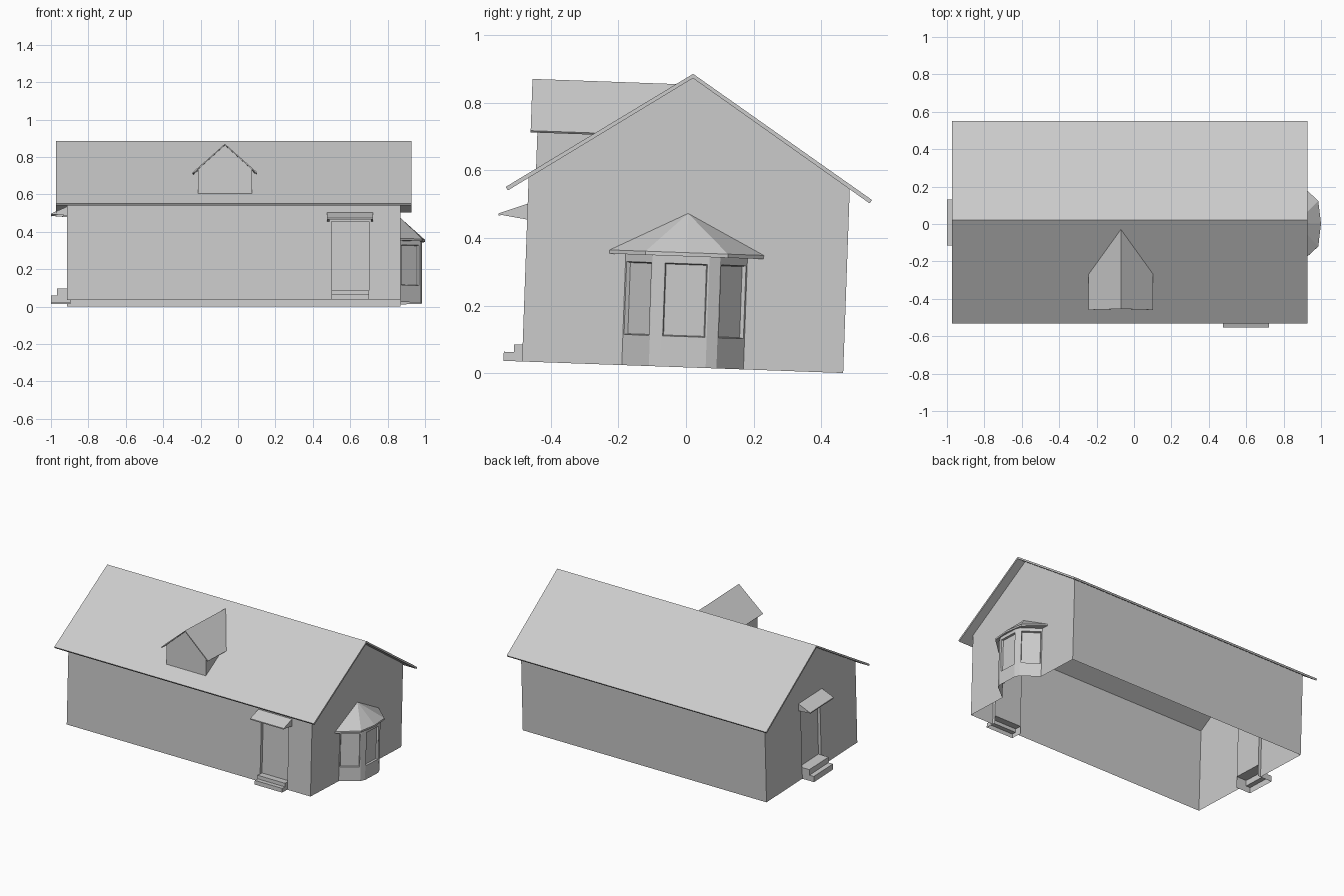
import bpy, bmesh, math
from mathutils import Matrix, Vector

cube = bpy.data.objects.get("Cube")
if cube:
    bpy.data.objects.remove(cube, do_unlink=True)

grey = bpy.data.materials.new("plain_grey")
grey.use_nodes = True
COLOUR = (0.6, 0.6, 0.6, 1)
grey.diffuse_color = COLOUR
grey.node_tree.nodes["Principled BSDF"].inputs["Base Color"].default_value = COLOUR

# The whole house leans back very slightly
LEAN = Matrix.Translation((0, -0.01, 0.018)) @ Matrix.Rotation(math.radians(-2.05), 4, 'X')


def build(name, faces, place=Matrix(), insets=(), thickness=0):
    """Weld a list of polygons into one object; optionally recess some faces."""
    bm = bmesh.new()
    made = [bm.faces.new([bm.verts.new(p) for p in f]) for f in faces]
    bmesh.ops.remove_doubles(bm, verts=bm.verts, dist=0.0001)
    bm.faces.ensure_lookup_table()
    bmesh.ops.recalc_face_normals(bm, faces=bm.faces)
    if insets:
        panes = [bm.faces[i] for i in insets]
        bmesh.ops.inset_individual(bm, faces=panes, thickness=0.008)
        bmesh.ops.inset_individual(bm, faces=panes, thickness=0.004, depth=-0.012)
    mesh = bpy.data.meshes.new(name)
    bm.to_mesh(mesh)
    bm.free()
    mesh.materials.append(grey)
    obj = bpy.data.objects.new(name, mesh)
    bpy.context.collection.objects.link(obj)
    obj.matrix_world = LEAN @ place
    if thickness:
        mod = obj.modifiers.new("Thickness", 'SOLIDIFY')
        mod.thickness = thickness
        mod.offset = -1
    return obj


def prism(profile, x0, x1, skip=()):
    """Faces of a (y, z) profile swept along x; skipped edges stay open."""
    a = [(x0, y, z) for y, z in profile]
    b = [(x1, y, z) for y, z in profile]
    n = len(profile)
    sides = [[a[i], a[(i + 1) % n], b[(i + 1) % n], b[i]] for i in range(n) if i not in skip]
    return sides + [a, b]


# Main dimensions
LEFT, RIGHT, HALF = -0.915, 0.87, 0.475
RIDGE, EAVE_Y, EAVE_Z = 0.868, 0.542, 0.514
SLOPE = (RIDGE - EAVE_Z) / EAVE_Y
THICK = 0.013
WALL_TOP = RIDGE - SLOPE * HALF - THICK
DOOR = 0.1
FRONT_DOOR_X, FRONT_DOOR_TOP, SIDE_DOOR_TOP = 0.6, 0.42, 0.465


def notched(along, a, b, lo, hi, top, crown=()):
    """Wall outline with an opening that reaches the ground."""
    return [along(*p) for p in [(a, 0), (lo, 0), (lo, top), (hi, top), (hi, 0), (b, 0),
                                (b, WALL_TOP), *crown, (a, WALL_TOP)]]


# Walls: an open shell with door and bay openings
peak = [(0, RIDGE - THICK)]
build("walls", [
    notched(lambda s, z: (s, -HALF, z), LEFT, RIGHT,
            FRONT_DOOR_X - DOOR, FRONT_DOOR_X + DOOR, FRONT_DOOR_TOP),
    notched(lambda s, z: (LEFT, s, z), -HALF, HALF, -DOOR, DOOR, SIDE_DOOR_TOP, peak),
    notched(lambda s, z: (RIGHT, s, z), -HALF, HALF, -0.18, 0.18, 0.335, peak),
    [(LEFT, HALF, 0), (RIGHT, HALF, 0), (RIGHT, HALF, WALL_TOP), (LEFT, HALF, WALL_TOP)],
])

# Main roof
build("roof", prism([(-EAVE_Y, EAVE_Z), (0, RIDGE), (EAVE_Y, EAVE_Z),
                     (EAVE_Y - 0.007, EAVE_Z - 0.01), (0, RIDGE - THICK),
                     (0.007 - EAVE_Y, EAVE_Z - 0.01)], -0.972, 0.928))


def entry(name, place, top, tread1, tread2, awning):
    """Recessed door, two hollow steps and a small awning; faces -y."""
    (d1, h1), (d2, h2) = tread1, tread2
    tip, back, foot = awning
    deep, out = 0.02, 0.085
    w = DOOR
    build(name + "_door", [
        [(-w, deep, h2), (w, deep, h2), (w, deep, top), (-w, deep, top)],
        [(-w, 0, top), (w, 0, top), (w, deep, top), (-w, deep, top)],
        *[[(s, 0, 0), (s, deep, 0), (s, deep, top), (s, 0, top)] for s in (-w, w)],
    ], place)
    build(name + "_steps", prism([(deep, h2), (-d2, h2), (-d2, h1), (-d1, h1), (-d1, 0),
                                  (deep, 0)], -w, w, skip=(4, 5)), place)
    edge = w + 0.023
    build(name + "_awning", prism([(0, back), (-out, tip), (-out, tip - 0.007),
                                   (0, back - 0.009)], -edge, edge), place)
    for side, s in (("right", -1), ("left", 1)):
        build(f"{name}_{side}_bracket", prism([(0, back - 0.009), (-out + 0.008, tip - 0.004),
                                               (0, foot)], s * edge, s * (edge - 0.012)), place)


entry("front", Matrix.Translation((FRONT_DOOR_X, -HALF, 0)), FRONT_DOOR_TOP,
      (0.055, 0.027), (0.025, 0.05), (0.435, 0.467, 0.42))
entry("side", Matrix.Translation((LEFT, 0, 0)) @ Matrix.Rotation(-math.pi / 2, 4, 'Z'),
      SIDE_DOOR_TOP, (0.085, 0.038), (0.053, 0.075), (0.475, 0.512, 0.465))


# Bay window: banded faces around a bowed plan, three of them glazed
def mirrored(half):
    return [(x, -y) for x, y in half] + [(x, y) for x, y in reversed(half)]


plan = mirrored([(RIGHT, 0.18), (0.972, 0.1), (0.985, 0.068)])
levels = [0, 0.085, 0.312, 0.335]
bay_faces = [[(*p, lo), (*q, lo), (*q, hi), (*p, hi)]
             for lo, hi in zip(levels, levels[1:]) for p, q in zip(plan, plan[1:])]
n = len(plan) - 1
build("bay_window", bay_faces, insets=(n, n + 2, n + 4))

# Bay roof: a faceted half cone with a thin rim
rim = mirrored([(RIGHT, 0.228), (0.985, 0.122)])
rim.insert(2, (1.0, 0))
LOW, HIGH = 0.328, 0.339
tip = (RIGHT, 0, 0.455)
roof_faces = [[(*p, 0.328) for p in rim]]
for p, q in zip(rim, rim[1:]):
    roof_faces.append([(*p, HIGH), (*q, HIGH), tip])
    roof_faces.append([(*p, LOW), (*q, LOW), (*q, HIGH), (*p, HIGH)])
build("bay_roof", roof_faces)

# Dormer: runs back until it meets the main roof
CX, TOP, WIDE, PITCH, FACE = -0.07, 0.836, 0.1725, 0.887, -0.454


def meet(z):
    return (z - RIDGE) / SLOPE


eave = TOP - PITCH * WIDE
build("dormer_roof", [[(CX + s * WIDE, -0.474, eave), (CX, -0.474, TOP),
                       (CX, meet(TOP), TOP), (CX + s * WIDE, meet(eave), eave)]
                      for s in (-1, 1)], thickness=0.007)
half = 0.145
shoulder = TOP - PITCH * half - 0.005
sill = RIDGE + SLOPE * FACE
dormer = [[(CX - half, FACE, sill), (CX + half, FACE, sill), (CX + half, FACE, shoulder),
           (CX, FACE, TOP - 0.005), (CX - half, FACE, shoulder)]]
dormer += [[(CX + s * half, FACE, sill), (CX + s * half, meet(shoulder), shoulder),
            (CX + s * half, FACE, shoulder)] for s in (-1, 1)]
build("dormer_walls", dormer)
